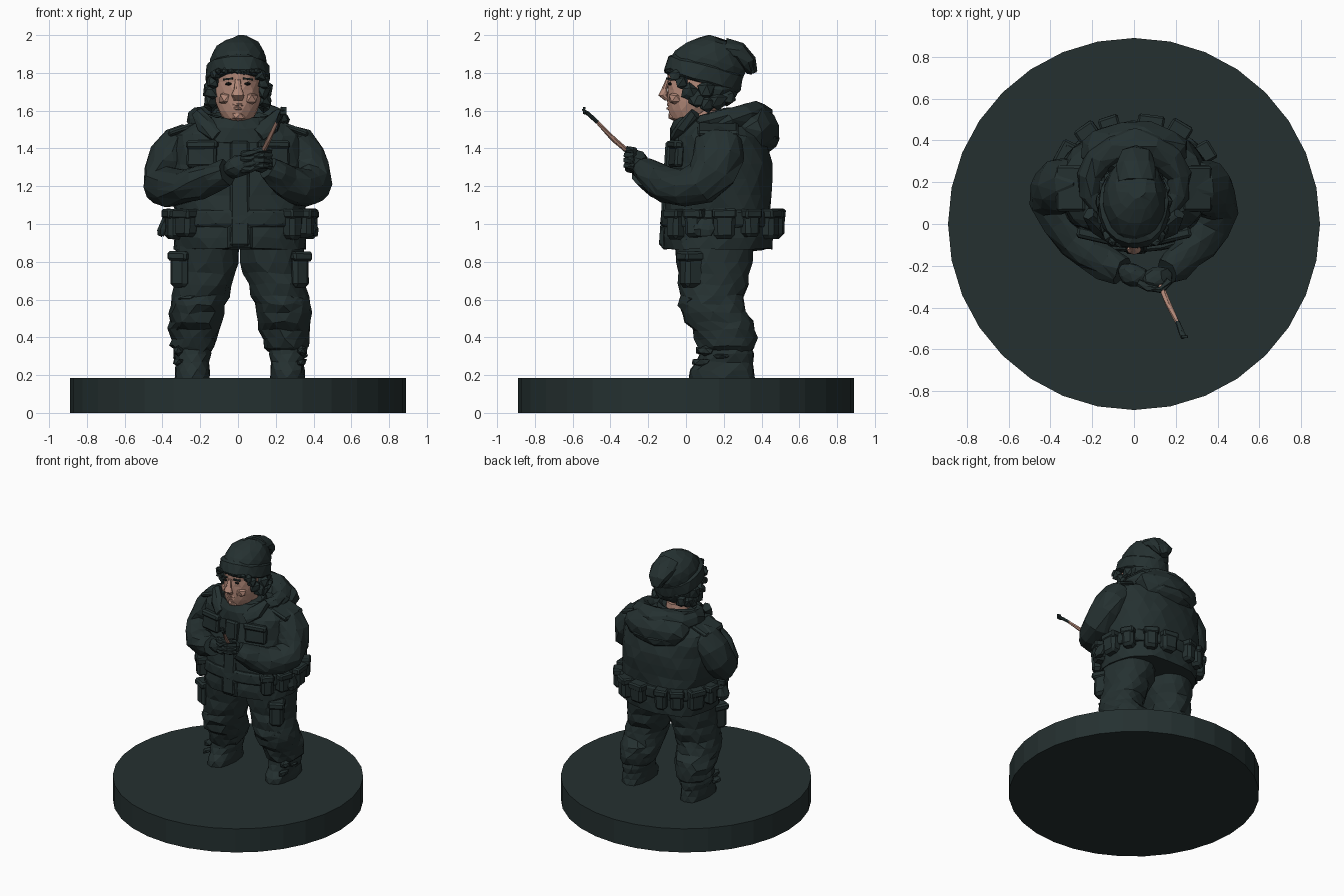
import bpy, bmesh, math, random
from mathutils import Vector, Matrix

random.seed(4)

def material(name, rgb):
    m = bpy.data.materials.new(name)
    m.diffuse_color = (*rgb, 1)
    return m

CLOTH = material("dark_green", (0.018, 0.030, 0.030))
SKIN = material("skin", (0.45, 0.25, 0.19))
BLACK = material("eye_black", (0.008, 0.010, 0.010))
X, Y, Z = Vector((1, 0, 0)), Vector((0, 1, 0)), Vector((0, 0, 1))

def finish(name, bm, mat):
    bmesh.ops.triangulate(bm, faces=[f for f in bm.faces if len(f.verts) == 4])
    bmesh.ops.recalc_face_normals(bm, faces=bm.faces)
    me = bpy.data.meshes.new(name)
    bm.to_mesh(me)
    bm.free()
    me.materials.append(mat)
    ob = bpy.data.objects.new(name, me)
    bpy.context.collection.objects.link(ob)
    return ob

def rnd(j):
    return Vector([random.uniform(-j, j) for _ in range(3)])

def loft(name, rings, mat=CLOTH, n=14, axis=None, ref=X, power=2.0, jit=0.006):
    """Skin rings (x, y, z, ra, rb); rings lie across axis, or across the path if none."""
    bm = bmesh.new()
    c = [Vector(r[:3]) for r in rings]
    rows, u = [], ref
    for i, r in enumerate(rings):
        t = axis or (c[min(i + 1, len(c) - 1)] - c[max(i - 1, 0)])
        t = t.normalized()
        u = (u - t * u.dot(t)).normalized()
        v = t.cross(u)
        row = []
        for k in range(n):
            a = 2 * math.pi * (k + 0.5 * (i % 2)) / n
            ca, sa = math.cos(a), math.sin(a)
            ca = math.copysign(abs(ca) ** (2 / power), ca)
            sa = math.copysign(abs(sa) ** (2 / power), sa)
            row.append(bm.verts.new(c[i] + u * ca * r[3] + v * sa * r[4] + rnd(jit)))
        rows.append(row)
    for a, b in zip(rows, rows[1:]):
        for k in range(n):
            bm.faces.new((a[k], a[(k + 1) % n], b[(k + 1) % n], b[k]))
    bm.faces.new(rows[0])
    bm.faces.new(rows[-1])
    return finish(name, bm, mat)

def blob(name, loc, size, mat=CLOTH, sub=2, jit=0.006, rot=(0, 0, 0)):
    bm = bmesh.new()
    bmesh.ops.create_icosphere(bm, subdivisions=sub, radius=1)
    for v in bm.verts:
        v.co = Vector([a * b for a, b in zip(v.co, size)]) + rnd(jit)
    ob = finish(name, bm, mat)
    ob.location, ob.rotation_euler = loc, rot
    return ob

def box(name, loc, size, mat=CLOTH, rot=(0, 0, 0), bevel=0.012, taper=1.0, jit=0.003):
    bm = bmesh.new()
    bmesh.ops.create_cube(bm, size=1)
    for v in bm.verts:
        k = taper if v.co.z < 0 else 1
        v.co = Vector((v.co.x * size[0] * k, v.co.y * size[1] * k, v.co.z * size[2])) + rnd(jit)
    if bevel:
        bmesh.ops.bevel(bm, geom=bm.edges[:], offset=bevel, segments=1, affect='EDGES')
    ob = finish(name, bm, mat)
    ob.location, ob.rotation_euler = loc, rot
    return ob

# Round base
bpy.ops.mesh.primitive_cylinder_add(vertices=32, radius=0.89, depth=0.185, location=(0, 0, 0.0925))
base = bpy.context.object
base.name = "base"
base.data.materials.append(CLOTH)

# Trousers, boots and leg pockets, one per side
for s, side in ((-1, "left"), (1, "right")):
    def leg_ring(x, y, z, a, b):
        return (0.01 + s * x, y, z, a, b)
    loft(side + "_trouser_leg", [leg_ring(*r) for r in (
        (.17, .15, .92, .17, .21), (.175, .15, .80, .17, .20), (.185, .145, .74, .162, .185),
        (.20, .14, .68, .152, .185), (.21, .135, .62, .148, .165), (.225, .135, .575, .142, .175),
        (.23, .15, .53, .146, .168), (.235, .175, .48, .135, .185), (.24, .20, .44, .138, .165),
        (.245, .21, .39, .118, .165), (.25, .215, .35, .118, .15), (.25, .215, .325, .09, .13))],
        axis=Z, jit=0.009, power=2.2)
    loft(side + "_boot", [leg_ring(*r) for r in (
        (.25, .19, .18, .092, .172), (.25, .19, .225, .092, .17), (.25, .205, .27, .088, .15),
        (.25, .215, .31, .10, .145), (.25, .215, .37, .09, .13))], axis=Z, power=2.4, n=12)
    box(side + "_leg_pocket", (0.01 + s * .30, .04, .755), (.10, .13, .18), rot=(0, 0, s * .5), bevel=.02)
    box(side + "_leg_pocket_flap", (0.01 + s * .305, .035, .83), (.115, .14, .05), rot=(0, 0, s * .5))
    # Boot cuff folds and knee creases
    for y, z, r in ((.10, .33, .025), (.19, .30, .02), (.08, .27, .02)):
        blob(side + "_boot_fold", (0.01 + s * .33, y, z), (.03, .05, r), sub=1)
    for z in (.47, .55, .62):
        blob(side + "_knee_fold", (0.01 + s * .24, .03 + (.62 - z) * .35, z), (.11, .06, .025), sub=1, rot=(0, s * .25, 0))

# Jacket body
loft("jacket", [
    (.01, .17, .865, .345, .285), (.01, .17, .93, .35, .295), (.01, .17, 1.0, .345, .285),
    (.01, .17, 1.08, .35, .285), (.005, .175, 1.15, .365, .28), (0, .18, 1.24, .36, .28),
    (0, .185, 1.32, .36, .27), (0, .18, 1.41, .36, .25), (0, .175, 1.47, .345, .235),
    (0, .16, 1.52, .27, .20), (0, .13, 1.56, .18, .17)], axis=Z, n=22, power=2.4, jit=0.008)
# Front flap and its edges
box("jacket_front_flap", (.01, -.10, 1.16), (.10, .05, .56), rot=(-.07, 0, 0))
box("jacket_hem_flap", (.01, -.112, .93), (.13, .04, .13))
for x in (-.19, .19):
    box("chest_pocket", (x, -.05, 1.36), (.16, .05, .12), rot=(-.1, 0, x * 1.2))
    box("chest_pocket_flap", (x, -.055, 1.42), (.17, .05, .045), rot=(-.1, 0, x * 1.2))

# Belt with pouches round it; the angle is measured from the front
loft("belt", [(.01, .17, z, .36 + d, .295 + d) for z, d in ((.985, 0), (1.0, .01), (1.06, .01), (1.075, 0))],
     axis=Z, n=22, power=2.4, jit=0.003)
for i, deg in enumerate((-145, -118, -95, -72, -48, 46, 70, 94, 120, 150, 172, 196)):
    a = math.radians(deg)
    sx, cy = math.sin(a), -math.cos(a)
    x = .01 + math.copysign(abs(sx) ** .84, sx) * .365
    y = .17 + math.copysign(abs(cy) ** .84, cy) * .305
    w = (.10, .12, .09)[i % 3]
    h = (.14, .16)[i % 2]
    box("belt_pouch", (x, y, 1.0), (w, .09, h), rot=(0, 0, a), bevel=.02, taper=.92)
    box("belt_pouch_flap", (x, y, 1.055), (w * 1.08, .10, .05), rot=(0, 0, a), bevel=.01)
# Cloth hanging from the sides of the belt
for s in (-1, 1):
    loft("belt_cloth", [(s * .38, .1, 1.03, .02, .05), (s * .40, .1, .97, .03, .06), (s * .405, .1, .935, .015, .04)],
         n=8, axis=Z)

# Arms folded to the front, with cuffs
loft("left_sleeve", [
    (-.25, .19, 1.47, .07, .07), (-.31, .19, 1.43, .125, .10), (-.355, .185, 1.36, .135, .11), (-.385, .165, 1.28, .13, .11),
    (-.39, .11, 1.21, .115, .115), (-.345, .02, 1.19, .105, .105), (-.27, -.07, 1.20, .092, .10),
    (-.20, -.14, 1.225, .09, .082), (-.13, -.19, 1.245, .078, .085), (-.06, -.225, 1.275, .07, .07)],
    ref=Y, n=12, jit=0.008)
loft("right_sleeve", [
    (.25, .18, 1.47, .07, .07), (.31, .18, 1.43, .125, .10), (.355, .17, 1.36, .135, .11), (.38, .14, 1.28, .13, .11),
    (.385, .08, 1.21, .115, .112), (.35, -.01, 1.19, .105, .105), (.30, -.09, 1.205, .092, .10),
    (.25, -.15, 1.235, .088, .082), (.20, -.195, 1.27, .075, .08), (.16, -.225, 1.30, .066, .066)],
    ref=Y, n=12, jit=0.008)
for s in (-1, 1):
    box("shoulder_tab", (s * .30, .17, 1.50), (.15, .22, .035), rot=(0, s * .35, 0))

# Gloved hands with fingers
blob("left_hand", (0, -.245, 1.305), (.085, .055, .06), rot=(0, -.3, -.3))
blob("right_hand", (.11, -.265, 1.335), (.075, .06, .06), rot=(0, .3, .3))
for i in range(4):
    z = 1.285 + i * .028
    loft("left_finger", [(.02, -.28, z, .018, .018), (.07, -.305, z + .005, .019, .019), (.11, -.31, z + .02, .013, .013)],
         n=6, jit=.002)
    loft("right_finger", [(.17, -.27, z + .02, .018, .018), (.13, -.315, z + .025, .019, .019), (.085, -.31, z + .02, .013, .013)],
         n=6, jit=.002)

# Held stick with a dark split tip
loft("stick", [(.11, -.25, 1.335, .013, .013), (.165, -.385, 1.45, .014, .014), (.21, -.475, 1.545, .010, .010)],
     SKIN, n=6, jit=.001)
loft("stick_tip", [(.208, -.47, 1.54, .012, .012), (.228, -.52, 1.585, .014, .011), (.24, -.545, 1.605, .016, .006)], n=6, jit=.001)
box("stick_tip_barb", (.24, -.54, 1.60), (.03, .012, .04), bevel=0)

# Collar and hood lying on the back
loft("collar", [(0, .07, 1.45, .22, .16), (0, .07, 1.52, .19, .155), (0, .08, 1.575, .155, .135), (0, .08, 1.54, .11, .10)],
     axis=Vector((0, -.1, 1)), n=16, jit=.006)
hood = []
for i in range(13):
    a = math.radians(-155 + i * 310 / 12)
    back = (1 + math.cos(a)) / 2
    r = .035 + .045 * back
    hood.append((math.sin(a) * .215, .185 + math.cos(a) * .19, 1.525 + .045 * back, r, r * 1.0))
loft("hood_rim", hood, n=9, ref=Z, jit=.009)
blob("hood_back", (0, .355, 1.50), (.27, .145, .13), rot=(-.35, 0, 0), jit=.009)
blob("hood_fold", (0, .40, 1.45), (.20, .09, .075), jit=.007)
for s in (-1, 1):
    loft("collar_wing", [(s * .10, -.05, 1.47, .05, .03), (s * .17, -.01, 1.52, .055, .04), (s * .215, .05, 1.585, .03, .03)],
         n=7, jit=.005)

# Head, neck and facial features
loft("head", [
    (0, .02, 1.535, .045, .07), (0, .02, 1.56, .085, .10), (0, .03, 1.60, .105, .125), (0, .05, 1.65, .122, .148),
    (0, .06, 1.71, .125, .16), (0, .07, 1.755, .125, .165), (0, .07, 1.83, .12, .172)],
    SKIN, axis=Z, n=14, jit=.003)
loft("neck", [(0, .10, 1.48, .09, .09), (0, .09, 1.60, .09, .09)], SKIN, axis=Z, n=10, jit=0)
loft("nose", [(0, -.095, 1.765, .014, .012), (0, -.115, 1.715, .022, .016), (0, -.122, 1.68, .035, .024), (0, -.10, 1.655, .026, .014)],
     SKIN, axis=Z, n=8, jit=.001)
for z, w in ((1.632, .04), (1.612, .034)):
    blob("lip", (0, -.085, z), (w, .02, .011), SKIN, sub=1, jit=.001)
blob("chin", (0, -.062, 1.573), (.045, .035, .03), SKIN, sub=1, jit=.002)
for s in (-1, 1):
    blob("cheek", (s * .062, -.05, 1.665), (.045, .045, .04), SKIN, sub=1, jit=.003)
    blob("eye", (s * .05, -.084, 1.742), (.021, .012, .009), BLACK, sub=1, jit=0)
    box("eyebrow", (s * .052, -.088, 1.768), (.05, .02, .009), rot=(0, s * .1, s * .35), bevel=0, jit=0)

# Curly hair below the hat
blob("hair_back", (0, .15, 1.715), (.155, .13, .105), jit=.008)
for s in (-1, 1):
    for y, z, r in ((-.055, 1.785, .035), (-.02, 1.75, .04), (.02, 1.70, .045), (.06, 1.655, .048), (.115, 1.635, .045),
                    (.11, 1.71, .055), (.17, 1.65, .05), (.22, 1.67, .045)):
        x = .142 * math.sqrt(max(0.1, 1 - ((y - .07) / .24) ** 2))
        blob("hair_curl", (s * x, y, z), (r * .85, r, r), sub=1, jit=.009)
for i in range(7):
    blob("fringe_curl", (-.105 + i * .035, -.085 - .012 * math.sin(i * math.pi / 6), 1.81), (.022, .022, .018), sub=1, jit=.004)

# Knitted hat with turned-up cuff and drooping tip
tilt = Vector((0, .28, 1))
loft("hat_cuff", [
    (0, .085, 1.745, .155, .195), (0, .085, 1.765, .17, .21), (0, .105, 1.835, .163, .208), (0, .11, 1.85, .14, .18)],
    axis=tilt, n=18, power=2.1, jit=.005)
loft("hat_crown", [
    (0, .105, 1.82, .152, .20), (0, .13, 1.87, .15, .195), (0, .155, 1.92, .13, .16),
    (.01, .175, 1.955, .098, .115), (.015, .18, 1.98, .045, .06)], axis=tilt, n=14, jit=.006)
loft("hat_tip", [(.01, .20, 1.93, .10, .06), (.01, .28, 1.905, .095, .055), (.01, .33, 1.855, .075, .045), (.01, .35, 1.80, .035, .025)],
     n=10, jit=.006)
